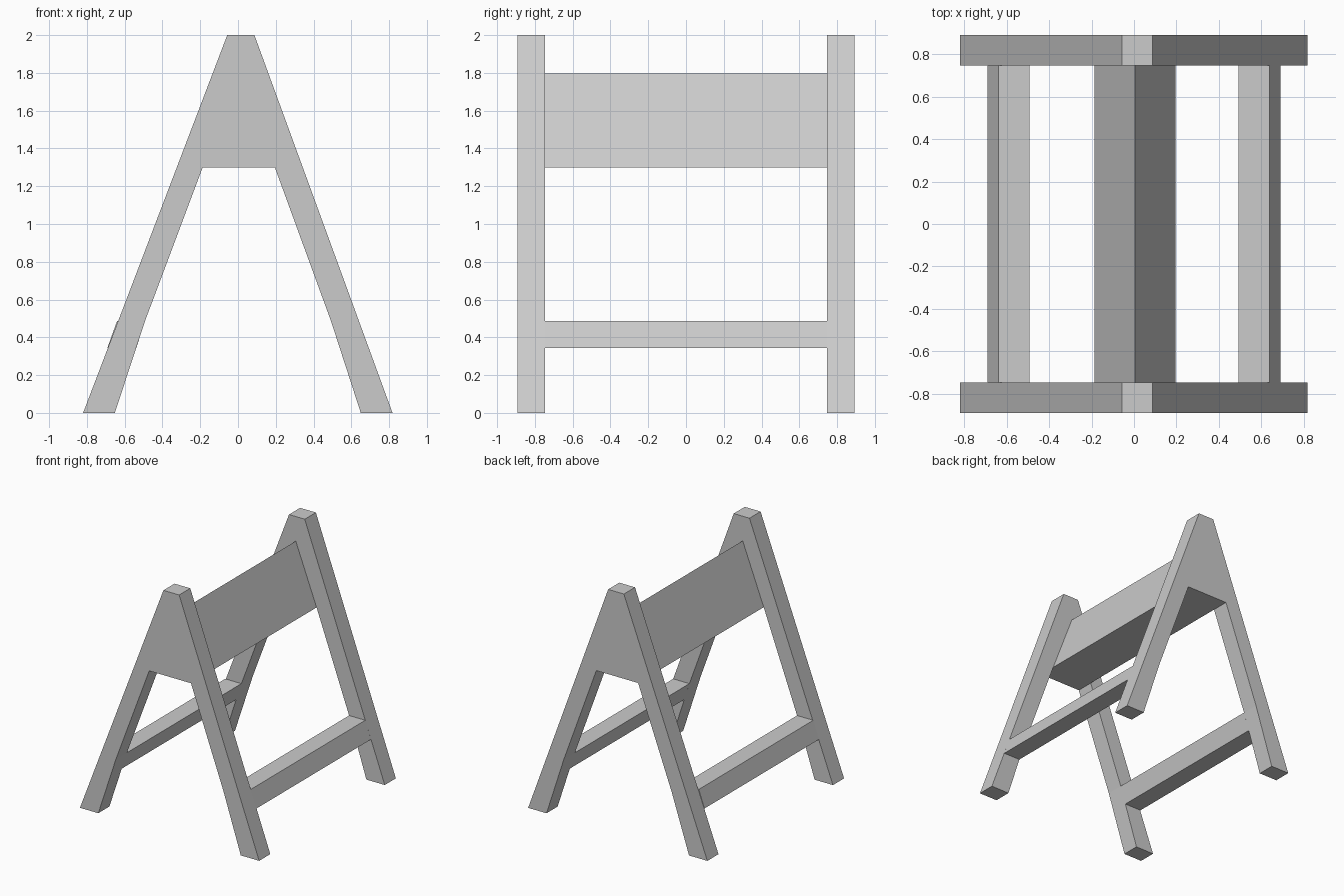
import bpy
import bmesh

if "Cube" in bpy.data.objects:
    bpy.data.objects.remove(bpy.data.objects["Cube"])


def prism(name, profile, y0, y1):
    """Extrude an (x, z) profile from y0 to y1."""
    bm = bmesh.new()
    face = bm.faces.new([bm.verts.new((x, y0, z)) for x, z in profile])
    ext = bmesh.ops.extrude_face_region(bm, geom=[face])
    verts = [g for g in ext["geom"] if isinstance(g, bmesh.types.BMVert)]
    bmesh.ops.translate(bm, verts=verts, vec=(0, y1 - y0, 0))
    bmesh.ops.recalc_face_normals(bm, faces=bm.faces)
    mesh = bpy.data.meshes.new(name)
    bm.to_mesh(mesh)
    bm.free()
    obj = bpy.data.objects.new(name, mesh)
    bpy.context.collection.objects.link(obj)
    return obj


INNER, OUTER = 0.747, 0.892

# A-shaped end frames with a solid upper gusset
frame = [(-0.82, 0), (-0.057, 2), (0.087, 2), (0.818, 0), (0.65, 0),
         (0.492, 0.487), (0.195, 1.3), (-0.187, 1.3), (-0.492, 0.487), (-0.652, 0)]
prism("front_end_frame", frame, -OUTER, -INNER)
prism("back_end_frame", frame, INNER, OUTER)

# Wedge-shaped upper board joining the frames
prism("upper_board", [(-0.187, 1.3), (0.005, 1.797), (0.195, 1.3)], -INNER, INNER)

# Lower rails, slanted to lie flush with the legs
rail = [(0.492, 0.487), (0.64, 0.487), (0.692, 0.343), (0.539, 0.343)]
for side, s in (("left", -1), ("right", 1)):
    prism(side + "_lower_rail", [(s * x, z) for x, z in rail], -INNER, INNER)
